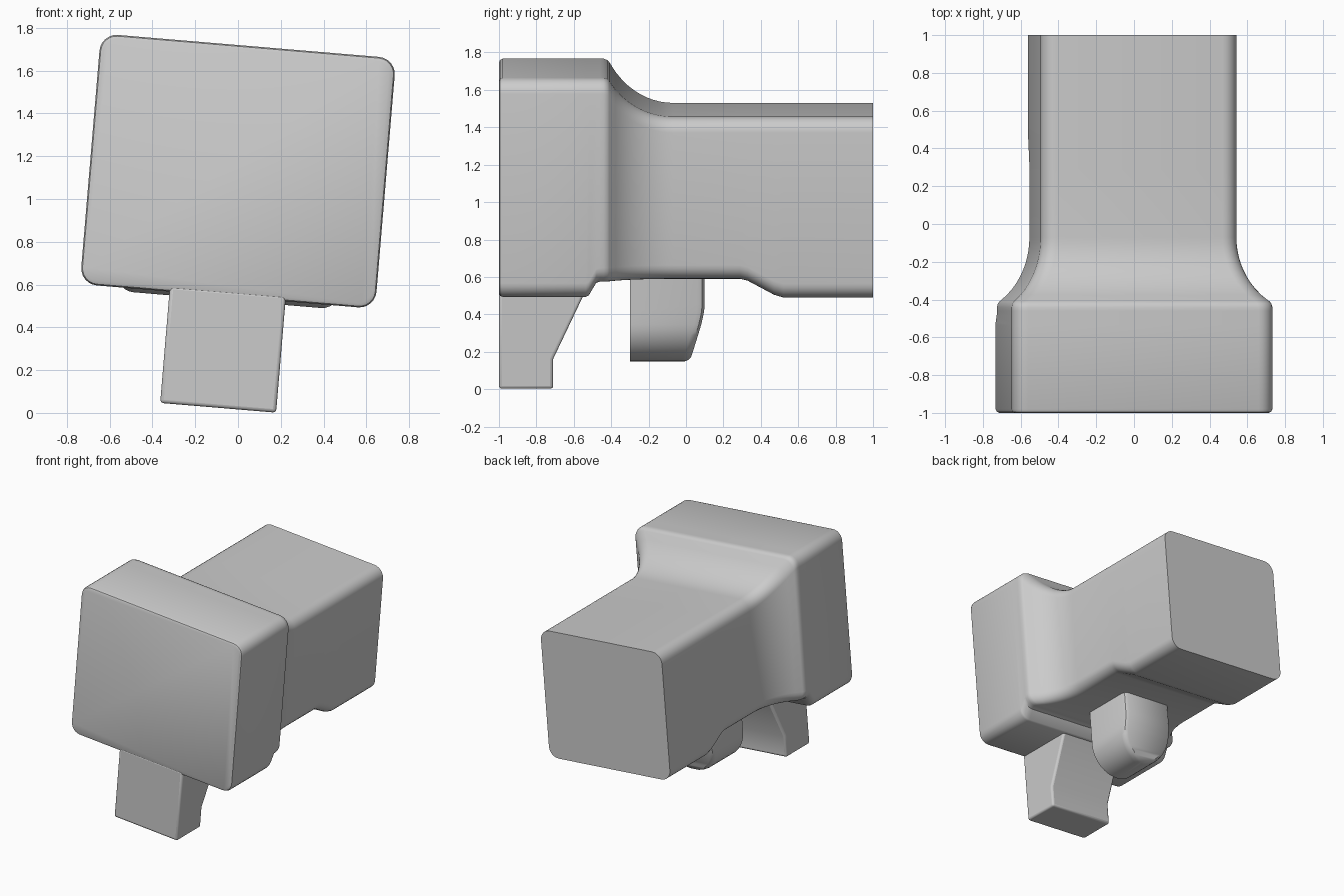
import bpy, bmesh, math

if "Cube" in bpy.data.objects:
    bpy.data.objects.remove(bpy.data.objects["Cube"])

TILT = math.radians(4.8)   # whole model leans sideways about the y axis
CENTRE_Z = 1.13


def lerp_table(table, y):
    for (a, va), (b, vb) in zip(table, table[1:]):
        if y <= b:
            return va + (vb - va) * max(0, y - a) / (b - a)
    return table[-1][1]


def loft(name, rings, bevel=0):
    """Skin a list of equal-sized rings, cap both ends, tilt into place."""
    bm = bmesh.new()
    loops = [[bm.verts.new(p) for p in ring] for ring in rings]
    n = len(loops[0])
    for a, b in zip(loops, loops[1:]):
        for i in range(n):
            j = (i + 1) % n
            bm.faces.new((a[i], a[j], b[j], b[i]))
    bm.faces.new(loops[0][::-1])
    bm.faces.new(loops[-1])
    bmesh.ops.recalc_face_normals(bm, faces=bm.faces)
    mesh = bpy.data.meshes.new(name)
    bm.to_mesh(mesh)
    bm.free()
    obj = bpy.data.objects.new(name, mesh)
    bpy.context.collection.objects.link(obj)
    obj.location.z = CENTRE_Z
    obj.rotation_euler.y = TILT
    if bevel:
        mod = obj.modifiers.new("soft_edges", 'BEVEL')
        mod.width = bevel
        mod.segments = 3
    bpy.ops.object.select_all(action='DESELECT')
    obj.select_set(True)
    bpy.context.view_layer.objects.active = obj
    bpy.ops.object.shade_smooth_by_angle(angle=math.radians(35))
    return obj


def rounded_section(y, half, top, bottom, r, steps=6):
    """Rounded rectangle across the body at depth y."""
    pts = []
    corners = [(half - r, top - r), (-half + r, top - r),
               (-half + r, bottom + r), (half - r, bottom + r)]
    for k, (cx, cz) in enumerate(corners):
        for s in range(steps + 1):
            a = math.pi / 2 * (k + s / steps)
            pts.append((cx + r * math.cos(a), y, cz + r * math.sin(a)))
    return pts


# Main housing: wide front block, concave neck, narrower rear with stepped belly
ARC_R, ARC_START, ARC_END = 0.406, -0.41, -0.07
belly = [(-1, -0.5875), (-0.535, -0.5875), (-0.52, -0.58), (-0.48, -0.512),
         (-0.46, -0.505), (0.29, -0.505), (0.33, -0.515), (0.47, -0.59),
         (0.52, -0.605), (1, -0.605)]
neck = [(-1, 0), (-0.44, 0), (-0.42, 0.03)]
for i in range(11):
    y = ARC_START + (ARC_END - ARC_START) * i / 10
    drop = ARC_R - math.sqrt(ARC_R ** 2 - (ARC_END - y) ** 2)
    neck.append((y, 1 - drop / 0.2))
neck.append((1, 1))

stations = sorted({p[0] for p in belly + neck} | {-0.994, -0.98})
rings = []
for y in stations:
    f = lerp_table(neck, y)
    inset = {-1: 0.02, -0.994: 0.006}.get(y, 0)   # soft front edge
    rings.append(rounded_section(y, 0.6925 - 0.1725 * f - inset,
                                 0.5875 - 0.2225 * f - inset,
                                 lerp_table(belly, y) + inset, 0.08 - inset))
loft("main_housing", rings)

# Front leg: side profile extruded across, tapering into the block
profile = [(-1, -1.11), (-0.71, -1.11), (-0.71, -0.95), (-0.525, -0.56), (-1, -0.56)]
loft("front_leg", [[(x, y, z) for y, z in profile] for x in (-0.272, 0.272)], 0.016)

# Rounded lug under the belly: stacked slices, round below, sloped at the back
LUG_R, LUG_Z = 0.215, -0.77
back = [(-0.985, -0.01), (-0.975, 0.012), (-0.955, 0.027), (-0.76, 0.085),
        (-0.70, 0.097), (-0.66, 0.1), (-0.48, 0.1)]
heights = [LUG_Z - LUG_R * math.cos(math.pi / 2 * i / 12) for i in range(13)]
heights[0] += 0.0005
heights += [-0.73, -0.70, -0.66, -0.48]
slices = []
for z in heights:
    h = math.sqrt(LUG_R ** 2 - min(0, z - LUG_Z) ** 2)
    yb = lerp_table(back, z)
    c = min(0.03, h * 0.4)
    slices.append([(-h, -0.3, z), (h, -0.3, z), (h, yb - 0.04, z),
                   (h - c * 0.3, yb - 0.014, z), (h - c, yb, z),
                   (-h + c, yb, z), (-h + c * 0.3, yb - 0.014, z), (-h, yb - 0.04, z)])
loft("belly_lug", slices)
